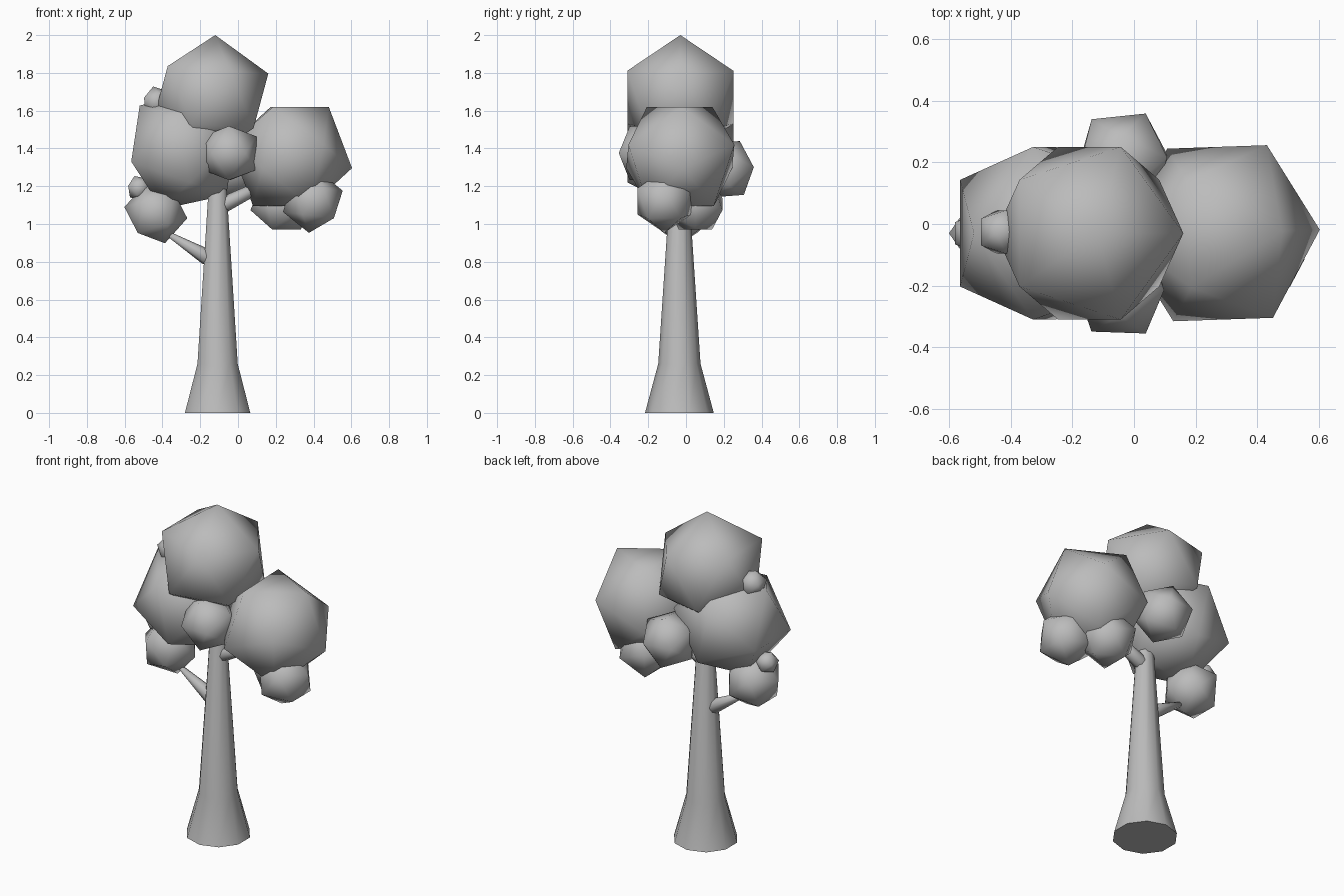
import bpy, bmesh, math
from mathutils import Vector, Matrix

if "Cube" in bpy.data.objects:
    bpy.data.objects.remove(bpy.data.objects["Cube"])

grey = bpy.data.materials.new("plain_grey")
grey.diffuse_color = (0.5, 0.5, 0.5, 1)
grey.use_nodes = True
grey.node_tree.nodes["Principled BSDF"].inputs["Base Color"].default_value = grey.diffuse_color


def finish(name, bm):
    bmesh.ops.recalc_face_normals(bm, faces=bm.faces)
    for f in bm.faces:
        f.smooth = True
    me = bpy.data.meshes.new(name)
    bm.to_mesh(me)
    bm.free()
    me.materials.append(grey)
    ob = bpy.data.objects.new(name, me)
    bpy.context.collection.objects.link(ob)
    return ob


def clump(name, loc, r, tilt, turn=0):
    """Twenty-sided leaf clump; tilt is anticlockwise in the front view."""
    bm = bmesh.new()
    m = (Matrix.Translation(loc) @ Matrix.Rotation(math.radians(turn), 4, 'Z')
         @ Matrix.Rotation(math.radians(-tilt), 4, 'Y'))
    bmesh.ops.create_icosphere(bm, subdivisions=1, radius=r, matrix=m)
    finish(name, bm)


def tube(name, rings, sides, direction, origin, phase=0.0):
    """Tapered tube from (distance, radius) rings along a direction."""
    bm = bmesh.new()
    rot = Vector((0, 0, 1)).rotation_difference(Vector(direction)).to_matrix()
    loops = []
    for d, r in rings:
        loop = []
        for i in range(sides):
            a = phase + 2 * math.pi * i / sides
            p = rot @ Vector((r * math.cos(a), r * math.sin(a), d))
            loop.append(bm.verts.new(p + Vector(origin)))
        loops.append(loop)
    for lo, hi in zip(loops, loops[1:]):
        for i in range(sides):
            j = (i + 1) % sides
            bm.faces.new((lo[i], lo[j], hi[j], hi[i]))
    bm.faces.new(loops[0][::-1])
    bm.faces.new(loops[-1])
    return finish(name, bm)


# Trunk with flared foot
trunk = tube("trunk", [(0, .182), (.26, .112), (1.19, .05), (1.24, .032)],
             10, (0, 0, 1), (-.108, -.035, 0), math.pi / 2)
# Flat underside
trunk.data.polygons[30].use_smooth = False

# Branches
tube("left_branch", [(0, .03), (.03, .043), (.28, .012)], 8,
     (-.25, 0, .15), (-.14, -.033, .81))
tube("right_branch", [(0, .03), (.03, .042), (.25, .03)], 8,
     (.22, 0, .11), (-.10, -.033, 1.09))

# Large leaf clumps
clump("top_leaves", (-.145, -.03, 1.671), .33, -4.3)
clump("right_leaves", (.28, -.03, 1.358), .33, -37.4, 2)
clump("left_leaves", (-.291, -.03, 1.39), .33, 44)

# Medium leaf clumps
clump("lower_left_leaves", (-.435, -.03, 1.06), .169, 80)
clump("lower_right_leaves", (.396, -.115, 1.12), .168, -7)
clump("inner_right_leaves", (.231, .05, 1.105), .168, 101)
clump("back_leaves", (-.035, .208, 1.29), .168, 36, 96)
clump("front_leaves", (-.045, -.21, 1.375), .168, 32, -92)

# Small leaf clumps
clump("upper_left_tuft", (-.43, -.026, 1.647), .083, 13)
clump("lower_left_tuft", (-.525, -.03, 1.19), .068, 20)
